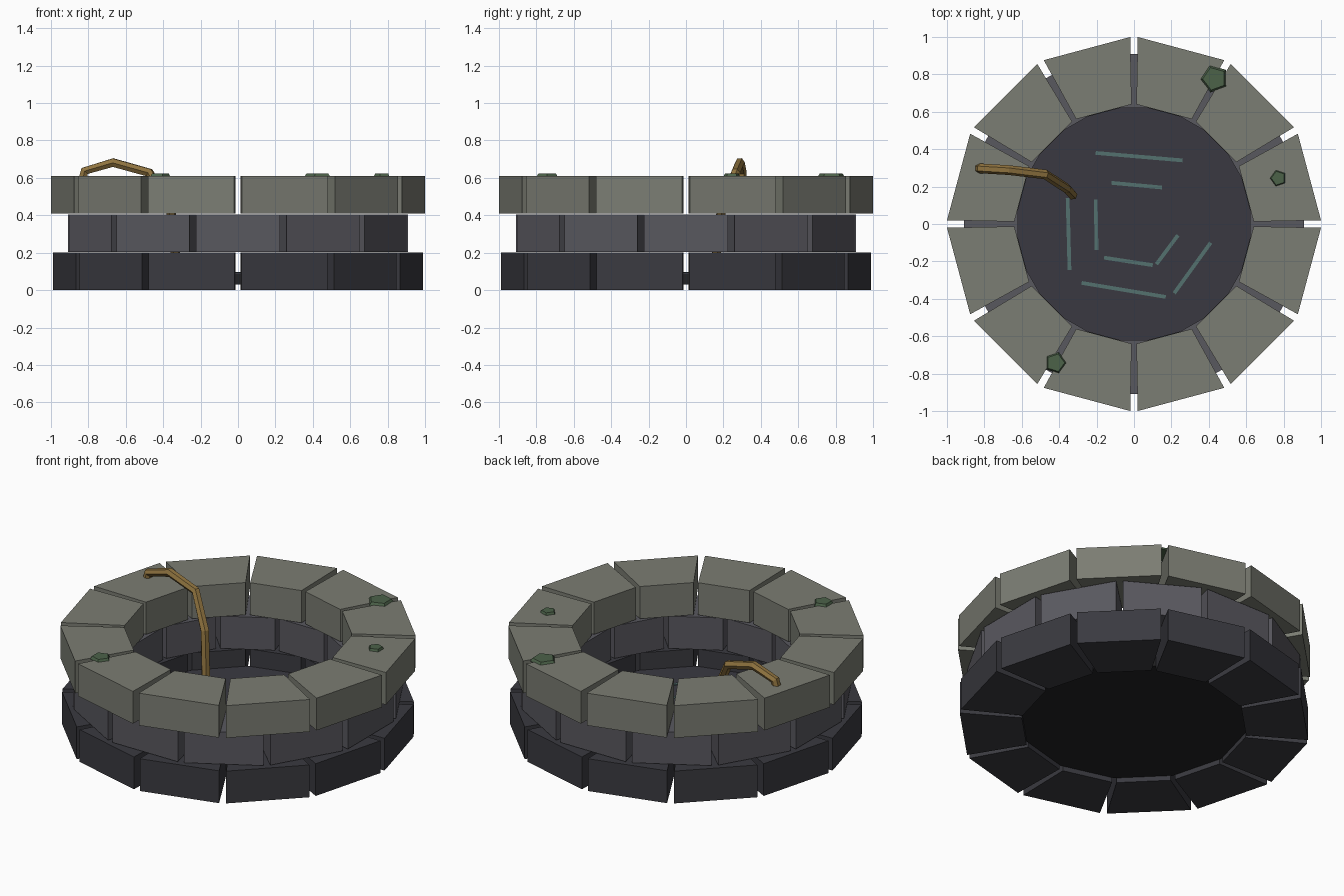
import bpy, bmesh, math
from mathutils import Vector

if "Cube" in bpy.data.objects:
    bpy.data.objects.remove(bpy.data.objects["Cube"])


def mat(name, hexcol):
    def lin(c):
        c /= 255
        return c / 12.92 if c <= 0.04045 else ((c + 0.055) / 1.055) ** 2.4
    m = bpy.data.materials.new(name)
    m.diffuse_color = (*[lin(int(hexcol[i:i + 2], 16)) for i in (0, 2, 4)], 1)
    m.use_nodes = True
    m.node_tree.nodes["Principled BSDF"].inputs["Base Color"].default_value = m.diffuse_color
    return m


STONE_TOP = mat("weathered stone", "7B7D73")
STONE_MID = mat("grey stone", "59585F")
STONE_LOW = mat("dark stone", "3A3A40")
WATER = mat("dark water", "3A3941")
BASE = mat("black base", "222224")
RIPPLE = mat("teal ripple", "54716F")
MOSS = mat("moss green", "4C6249")
VINE = mat("dry vine", "8F733F")


def prism(name, bottom, top, z0, z1, material):
    """Solid between two matching outlines."""
    bm = bmesh.new()
    lo = [bm.verts.new((x, y, z0)) for x, y in bottom]
    hi = [bm.verts.new((x, y, z1)) for x, y in top]
    n = len(lo)
    bm.faces.new(lo[::-1])
    bm.faces.new(hi)
    for i in range(n):
        j = (i + 1) % n
        bm.faces.new((lo[i], lo[j], hi[j], hi[i]))
    bmesh.ops.recalc_face_normals(bm, faces=bm.faces)
    me = bpy.data.meshes.new(name)
    bm.to_mesh(me)
    bm.free()
    me.materials.append(material)
    ob = bpy.data.objects.new(name, me)
    bpy.context.collection.objects.link(ob)
    return ob


def polar(r, deg):
    a = math.radians(deg)
    return r * math.cos(a), r * math.sin(a)


def ngon(cx, cy, r, n, rot=0):
    return [(cx + x, cy + y) for x, y in (polar(r, rot + 360 * i / n) for i in range(n))]


# three courses of twelve wedge blocks, the middle one staggered and set back
HALF = 13.85
for label, r_in, r_out, z0, z1, start, m in (
        ("lower", 0.637, 0.99, 0.0, 0.2, 15, STONE_LOW),
        ("middle", 0.64, 0.937, 0.205, 0.405, 0, STONE_MID),
        ("upper", 0.64, 1.0, 0.41, 0.61, 15, STONE_TOP)):
    for i in range(12):
        a = start + 30 * i
        shape = [polar(r_in, a - HALF), polar(r_out, a - HALF),
                 polar(r_out, a + HALF), polar(r_in, a + HALF)]
        prism(f"{label}_block_{i + 1}", shape, shape, z0, z1, m)

# base slab and water surface inside the ring
disc = ngon(0, 0, 0.64, 24)
prism("base_slab", disc, disc, 0.03, 0.085, BASE)
prism("water_surface", disc, disc, 0.085, 0.093, WATER)

# straight ripple strips on the water
ripples = [(-0.205, 0.38, 0.26, 0.34), (-0.12, 0.22, 0.15, 0.195),
           (-0.205, 0.13, -0.2, -0.14), (-0.355, 0.14, -0.345, -0.245),
           (-0.16, -0.18, 0.10, -0.22), (-0.28, -0.315, 0.17, -0.39),
           (0.12, -0.215, 0.235, -0.06), (0.215, -0.37, 0.41, -0.10)]
for i, (x0, y0, x1, y1) in enumerate(ripples):
    p, q = Vector((x0, y0)), Vector((x1, y1))
    d = (q - p).normalized() * 0.01
    s = Vector((-d.y, d.x))
    strip = [p - s, q - s, q + s, p + s]
    prism(f"ripple_{i + 1}", strip, strip, 0.092, 0.098, RIPPLE)

# moss tufts on the rim
for i, (x, y, r, rot) in enumerate(((0.43, 0.777, 0.077, 38),
                                    (0.772, 0.245, 0.047, 180),
                                    (-0.42, -0.742, 0.06, 0))):
    prism(f"moss_{i + 1}", ngon(x, y, r, 5, rot), ngon(x, y, r * 0.82, 5, rot),
          0.605, 0.624, MOSS)

# vine creeping over the rim and hanging into the well
path = [(-0.828, 0.297, 0.60), (-0.82, 0.297, 0.637), (-0.668, 0.288, 0.682),
        (-0.475, 0.265, 0.628), (-0.36, 0.19, 0.44), (-0.328, 0.155, 0.13)]
cu = bpy.data.curves.new("vine", 'CURVE')
cu.dimensions = '3D'
cu.bevel_depth = 0.026
cu.bevel_resolution = 1
cu.use_fill_caps = True
sp = cu.splines.new('POLY')
sp.points.add(len(path) - 1)
for pt, co in zip(sp.points, path):
    pt.co = (*co, 1)
sp.use_smooth = False
cu.materials.append(VINE)
vine = bpy.data.objects.new("vine", cu)
bpy.context.collection.objects.link(vine)
bpy.context.view_layer.objects.active = vine
vine.select_set(True)
bpy.ops.object.convert(target='MESH')
